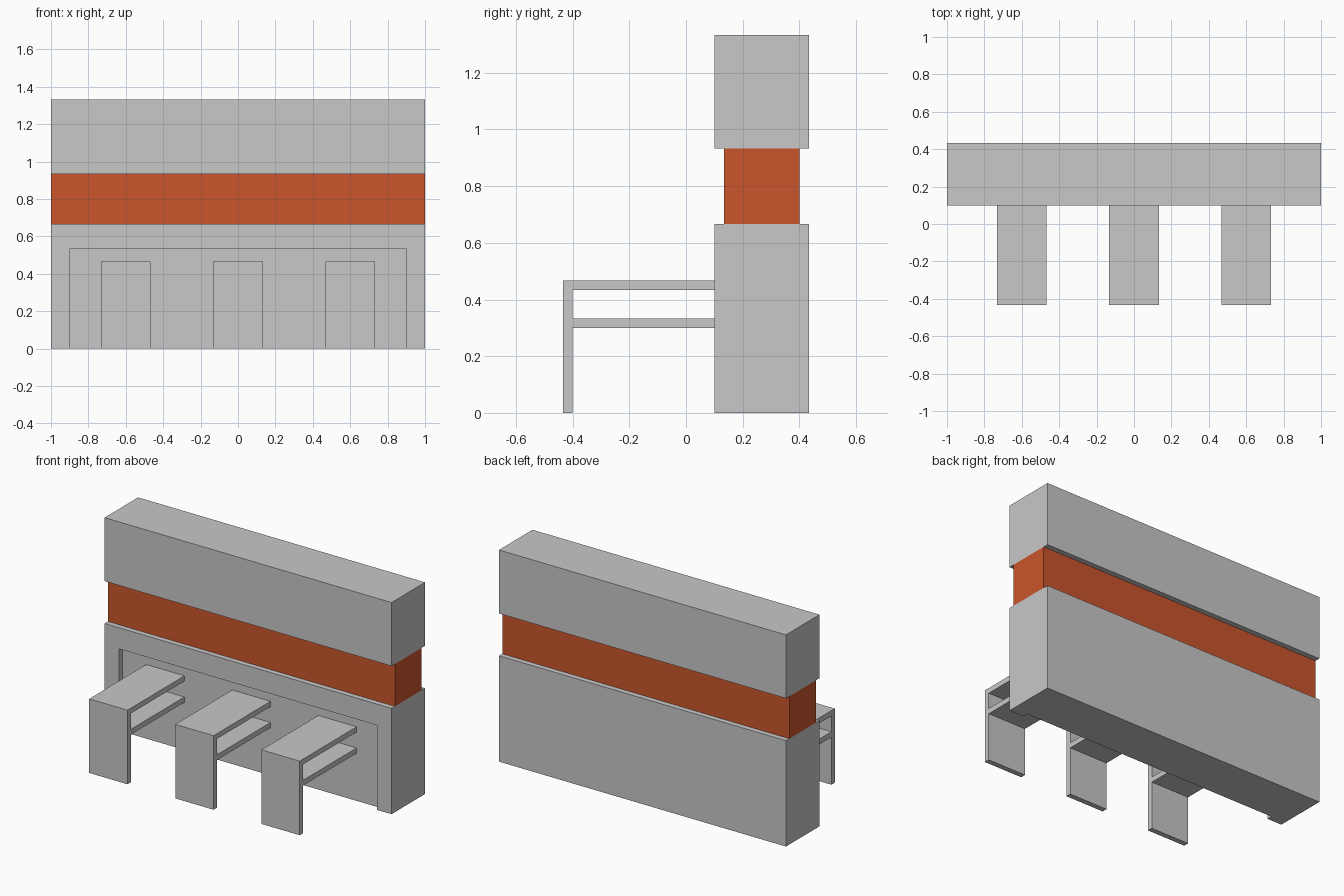
import bpy, bmesh

if "Cube" in bpy.data.objects:
    bpy.data.objects.remove(bpy.data.objects["Cube"])

U = 1 / 30  # model grid unit


def material(name, color):
    m = bpy.data.materials.new(name)
    m.diffuse_color = (*color, 1)
    m.use_nodes = True
    m.node_tree.nodes["Principled BSDF"].inputs["Base Color"].default_value = m.diffuse_color
    return m


grey = material("light_grey", (0.578, 0.578, 0.578))
orange = material("orange", (0.59, 0.093, 0.025))


def prism(name, profile, x0, x1, mats):
    """Extrude a (y, z) profile, given in grid units, from x0 to x1."""
    bm = bmesh.new()
    face = bm.faces.new([bm.verts.new((x0 * U, y * U, z * U)) for y, z in profile])
    new = bmesh.ops.extrude_face_region(bm, geom=[face])["geom"]
    bmesh.ops.translate(bm, vec=((x1 - x0) * U, 0, 0),
                        verts=[v for v in new if isinstance(v, bmesh.types.BMVert)])
    bmesh.ops.recalc_face_normals(bm, faces=bm.faces)
    mesh = bpy.data.meshes.new(name)
    bm.to_mesh(mesh)
    bm.free()
    for m in mats:
        mesh.materials.append(m)
    ob = bpy.data.objects.new(name, mesh)
    bpy.context.collection.objects.link(ob)
    return ob


def box(name, x, y, z, mat):
    profile = [(y[0], z[0]), (y[1], z[0]), (y[1], z[1]), (y[0], z[1])]
    return prism(name, profile, x[0], x[1], [mat])


# Lower wall with a shallow recess in its front, open at the floor
wall = box("lower_wall", (-30, 30), (3, 13), (0, 20), grey)
cutter = box("recess_cutter", (-27, 27), (0, 4), (-3, 16), grey)
cutter.hide_render = True
mod = wall.modifiers.new("recess", "BOOLEAN")
mod.operation = "DIFFERENCE"
mod.solver = "EXACT"
mod.object = cutter
bpy.context.view_layer.objects.active = wall
bpy.ops.object.modifier_apply(modifier=mod.name)
bpy.data.objects.remove(cutter)

# Inset coloured band and upper header
box("orange_band", (-30, 30), (4, 12), (20, 28), orange)
box("upper_header", (-30, 30), (3, 13), (28, 40), grey)

# Three counters: front panel, top and lower shelf in one side profile
counter_profile = [(-13, 0), (-12, 0), (-12, 9), (4, 9), (4, 10), (-12, 10),
                   (-12, 13), (4, 13), (4, 14), (-13, 14)]
for i, cx in enumerate((-18, 0, 18)):
    prism(f"counter_{i + 1}", counter_profile, cx - 4, cx + 4, [grey])
